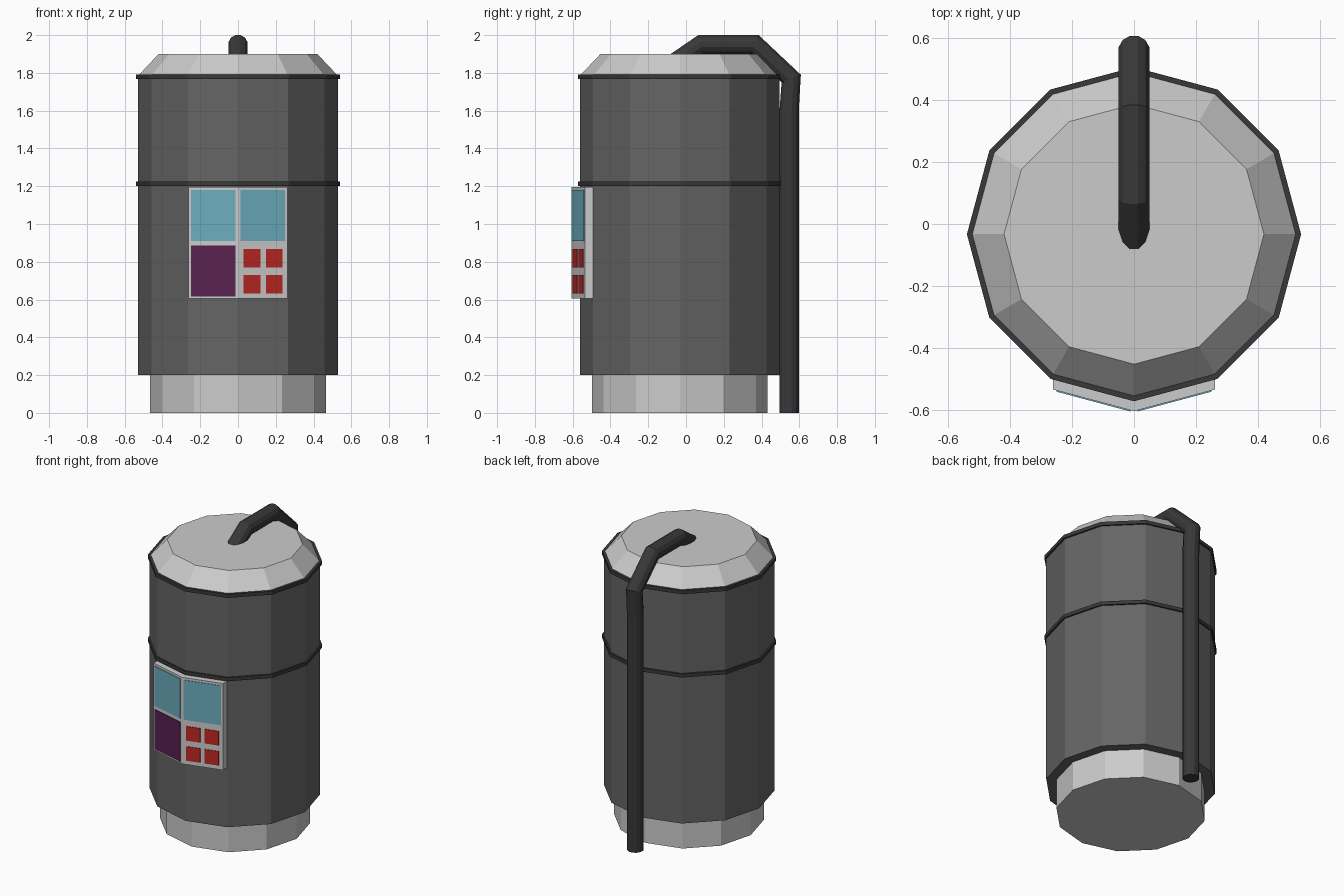
import bpy, bmesh
from math import sin, cos, pi

if "Cube" in bpy.data.objects:
    bpy.data.objects.remove(bpy.data.objects["Cube"])

CY = -0.033          # centre of the tank in y
SIDES = 12


def material(name, rgb):
    m = bpy.data.materials.new(name)
    m.diffuse_color = (*rgb, 1)
    m.use_nodes = True
    m.node_tree.nodes["Principled BSDF"].inputs["Base Color"].default_value = m.diffuse_color
    return m


DARK = material("dark_grey", (0.13, 0.13, 0.13))
TRIM = material("trim_grey", (0.04, 0.04, 0.04))
CYAN = material("cyan", (0.15, 0.42, 0.52))
PURPLE = material("purple", (0.10, 0.016, 0.08))
RED = material("red", (0.50, 0.02, 0.015))


def loft(name, rings, mat=None):
    """Skin a list of equal-length point rings and cap both ends."""
    bm = bmesh.new()
    vs = [[bm.verts.new(p) for p in ring] for ring in rings]
    n = len(vs[0])
    for a, b in zip(vs, vs[1:]):
        for i in range(n):
            j = (i + 1) % n
            bm.faces.new((a[i], a[j], b[j], b[i]))
    bm.faces.new(vs[0])
    bm.faces.new(vs[-1])
    bmesh.ops.recalc_face_normals(bm, faces=bm.faces)
    me = bpy.data.meshes.new(name)
    bm.to_mesh(me)
    bm.free()
    ob = bpy.data.objects.new(name, me)
    bpy.context.collection.objects.link(ob)
    if mat:
        me.materials.append(mat)
    return ob


def lathe(name, profile, mat=None):
    """Twelve-sided solid from (radius, z) pairs."""
    ang = [2 * pi * i / SIDES for i in range(SIDES)]
    return loft(name, [[(r * cos(a), CY + r * sin(a), z) for a in ang]
                       for r, z in profile], mat)


# Tank
lathe("base", [(0.465, 0), (0.465, 0.2)])
lathe("tank_body", [(0.529, 0.2), (0.529, 1.785)], DARK)
lathe("lid", [(0.529, 1.785), (0.42, 1.9)])
for name, z in (("middle_band", 1.2), ("top_band", 1.768)):
    lathe(name, [(0.54, z), (0.54, z + 0.024)], TRIM)

# Pipe: each joint is (y, z, offset y, offset z) of its mitred ring
joints = [(0.546, 0, 0.051, 0), (0.546, 1.6, 0.051, 0),
          (0.557, 1.77, 0.051, 0.02), (0.365, 1.95, 0.02, 0.05),
          (0.08, 1.95, -0.015, 0.05), (-0.008, 1.89, -0.088, 0)]
steps = [2 * pi * (i + 0.5) / 12 for i in range(12)]
loft("pipe", [[(0.052 * sin(a), y + oy * cos(a) / cos(pi / 12),
                z + oz * cos(a) / cos(pi / 12)) for a in steps]
              for y, z, oy, oz in joints], TRIM)


# Control panel, folded over the front edge of the tank
def front(x):
    return -0.605 + abs(x) * 0.268


loft("panel_plate", [[(x, front(x), z) for x in (-0.262, 0, 0.262)] +
                     [(x, front(x) + 0.06, z) for x in (0.262, 0, -0.262)]
                     for z in (0.605, 1.195)])


def tile(name, x0, x1, z0, z1, mat):
    """Thin coloured tile lying on the panel."""
    loft(name, [[(x0, front(x0) + d, z), (x1, front(x1) + d, z),
                 (x1, front(x1) + 0.01, z), (x0, front(x0) + 0.01, z)]
                for d in (-0.004,) for z in (z0, z1)], mat)


tile("left_screen", -0.25, -0.012, 0.91, 1.18, CYAN)
tile("right_screen", 0.012, 0.25, 0.91, 1.18, CYAN)
tile("lower_screen", -0.25, -0.012, 0.615, 0.885, PURPLE)
for i, x in enumerate((0.03, 0.147)):
    for j, z in enumerate((0.633, 0.77)):
        tile(f"button_{i}{j}", x, x + 0.088, z, z + 0.097, RED)
